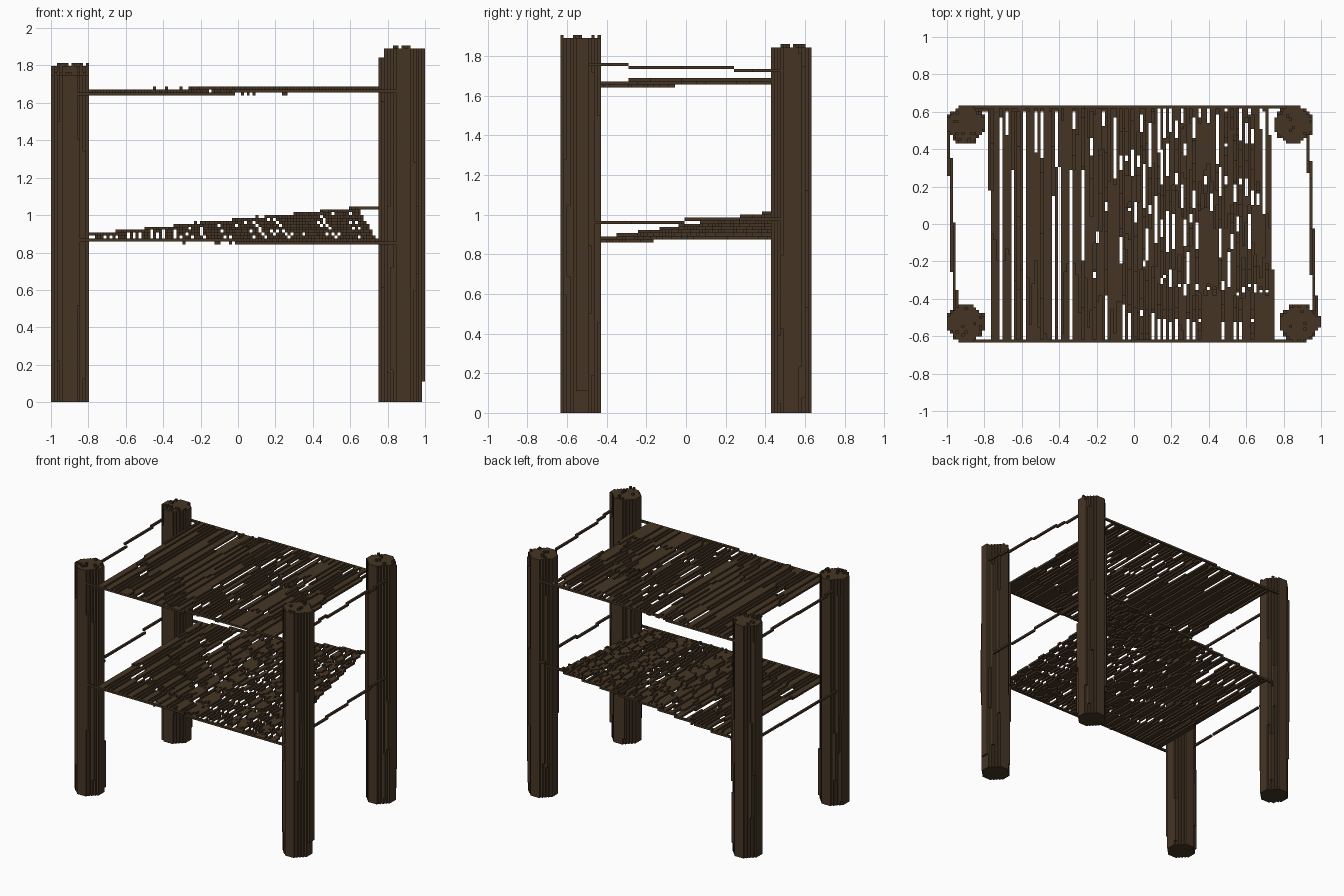
import bpy, bmesh, random
from mathutils import Matrix, Vector

random.seed(11)
V = 1 / 64  # size of one block

cube = bpy.data.objects.get("Cube")
if cube:
    bpy.data.objects.remove(cube, do_unlink=True)

wood = bpy.data.materials.new("dark brown wood")
wood.use_nodes = True
COLOR = (0.060, 0.036, 0.018, 1)
wood.diffuse_color = COLOR
wood.node_tree.nodes["Principled BSDF"].inputs["Base Color"].default_value = COLOR


def add_box(bm, lo, hi):
    """Box over the block cells lo..hi (inclusive); x cells run -64..63, y cells -40..40."""
    a = Vector((lo[0] * V, (lo[1] - 0.5) * V, lo[2] * V))
    b = Vector(((hi[0] + 1) * V, (hi[1] + 0.5) * V, (hi[2] + 1) * V))
    size = b - a
    bmesh.ops.create_cube(bm, size=1, matrix=Matrix.Translation((a + b) / 2)
                          @ Matrix.Diagonal((*size, 1)))


def add_line(bm, p, q):
    """Stepped line of blocks from cell p to cell q, one box per straight run."""
    axis = max(range(3), key=lambda k: abs(q[k] - p[k]))
    n = abs(q[axis] - p[axis])
    cells = [[round(p[k] + (q[k] - p[k]) * s / n) for k in range(3)] for s in range(n + 1)]
    start = cells[0]
    for prev, cell in zip(cells, cells[1:] + [None]):
        if cell is None or any(cell[k] != start[k] for k in range(3) if k != axis):
            add_box(bm, [min(c) for c in zip(start, prev)], [max(c) for c in zip(start, prev)])
            start = cell


def finish(name, bm):
    mesh = bpy.data.meshes.new(name)
    bm.to_mesh(mesh)
    bm.free()
    mesh.materials.append(wood)
    obj = bpy.data.objects.new(name, mesh)
    bpy.context.collection.objects.link(obj)


# Posts: eight-sided stacks of rows with ragged tops and strips of bark
def make_post(name, cx, cy, top, bark=None):
    bm = bmesh.new()
    for dy in range(-6, 7):
        half = min(6, 8 - abs(dy))
        add_box(bm, (cx - half, cy + dy, 0), (cx + half, cy + dy, top - 1))
        for dx in range(-half, half + 1):
            if random.random() < 0.08:
                add_box(bm, (cx + dx, cy + dy, top), (cx + dx, cy + dy, top))
    for sx in (-1, 1):
        for sy in (-1, 1):
            for dx in (3, 4, 5, 6):
                if random.random() < 0.5:
                    x, y = cx + sx * dx, cy + sy * (9 - dx)
                    z0 = random.randint(0, 50)
                    add_box(bm, (x, y, z0), (x, y, random.randint(z0 + 20, top - 2)))
    if bark:
        x, z0, z1 = bark
        add_box(bm, (x, cy - 1, z0), (x, cy + 2, z1))
    finish(name, bm)


make_post("front_left_side_post", -58, -34, 112)
make_post("back_left_side_post", -58, 34, 115)
make_post("front_right_side_post", 56, -34, 121, (63, 7, 120))
make_post("back_right_side_post", 54, 34, 118)


# Shelves: a front and a back rail with thin slats laid between them
def make_shelf(name, front_z, back_z, back_y, bend, extra):
    def height(zs, x):
        return zs[0] + (zs[1] - zs[0]) * (x + 58) / 112 + random.uniform(-0.3, 0.3)

    rails = bmesh.new()
    add_line(rails, (-58, -40, front_z[0]), (56, -40, front_z[1]))
    add_line(rails, (-58, back_y, back_z[0]), (54, 40, back_z[1]))
    finish(name + "_rails", rails)

    slats = bmesh.new()
    for x in range(-49, 48):
        if x % 2 == 0 and random.random() > extra:
            continue
        shift = bend * min(1, max(0, (x + 25) / 45)) + random.uniform(-0.8, 0.8)
        xb = x - shift
        add_line(slats, (x, -39, height(front_z, x)), (xb, 39, height(back_z, xb)))
    finish(name + "_slats", slats)


make_shelf("upper_shelf", (105, 106), (106, 107.4), 40, 2, 0.4)
make_shelf("lower_shelf", (55, 54), (56, 67), 39, 7, 0.3)

# Side rods tying the front posts to the back posts
RODS = {
    "right_side_upper_rod": ((62, -36, 112), (59, 33, 110)),
    "right_side_lower_rod": ((61, -34, 61), (59, 34, 62)),
    "left_side_upper_rod": ((-61, -34, 106), (-64, 34, 107)),
    "left_side_lower_rod": ((-62, -34, 56), (-64, 34, 58)),
}
for rod, (p, q) in RODS.items():
    bm = bmesh.new()
    add_line(bm, p, q)
    finish(rod, bm)
